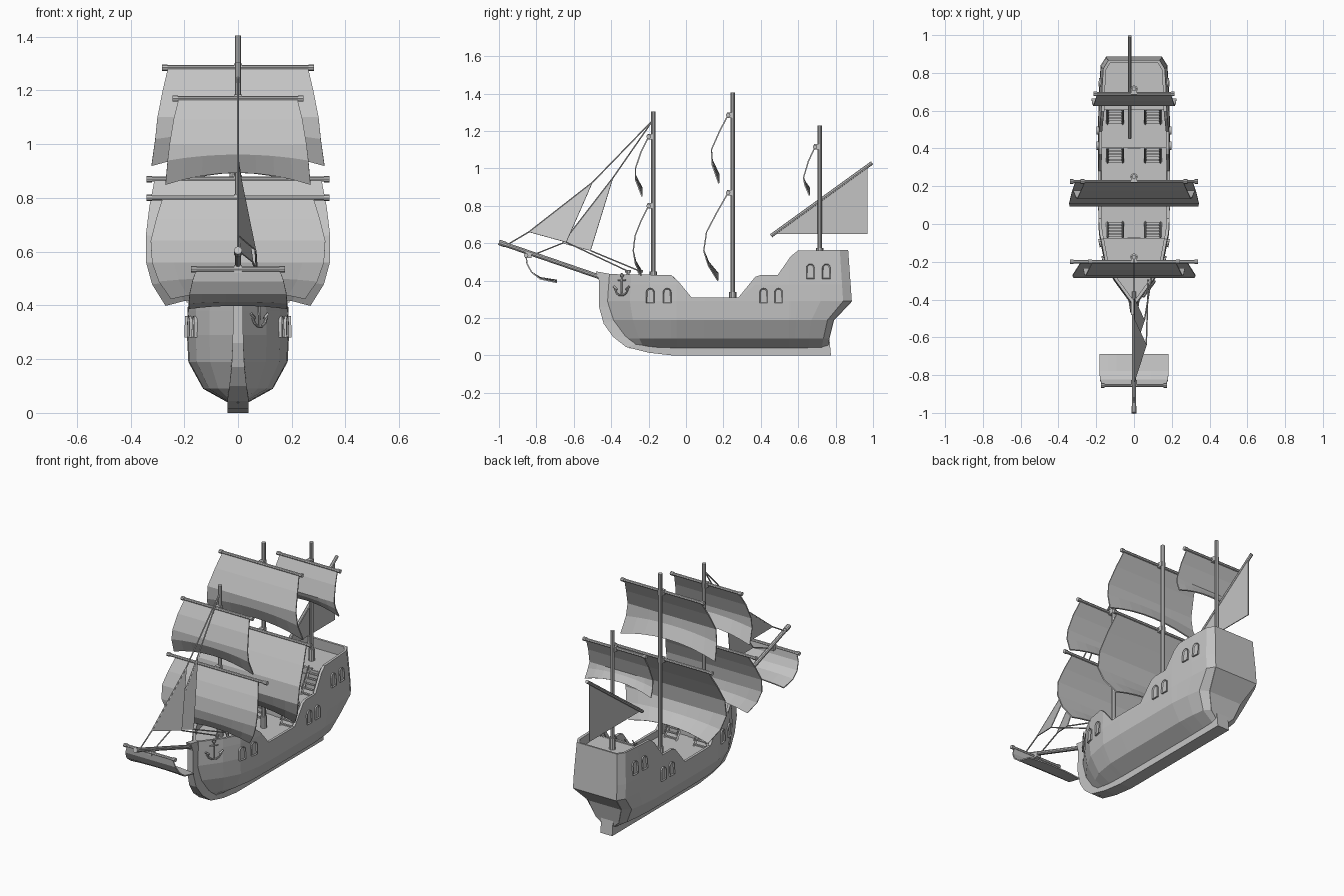
import bpy, bmesh, math
from mathutils import Vector, Matrix
from mathutils.bvhtree import BVHTree

if "Cube" in bpy.data.objects:
    bpy.data.objects.remove(bpy.data.objects["Cube"])

grey = bpy.data.materials.new("plain_grey")
grey.use_nodes = True
grey.diffuse_color = (0.55, 0.55, 0.55, 1)
grey.node_tree.nodes["Principled BSDF"].inputs["Base Color"].default_value = (0.55, 0.55, 0.55, 1)


def finish(name, bm, solid=0, offset=0):
    bmesh.ops.recalc_face_normals(bm, faces=bm.faces)
    me = bpy.data.meshes.new(name)
    bm.to_mesh(me)
    bm.free()
    me.materials.append(grey)
    ob = bpy.data.objects.new(name, me)
    bpy.context.collection.objects.link(ob)
    if solid:
        mod = ob.modifiers.new("thickness", 'SOLIDIFY')
        mod.thickness, mod.offset = solid, offset
    return ob


def loft(name, rows, closed=False, caps=False, solid=0, offset=0):
    bm = bmesh.new()
    vs = [[bm.verts.new(p) for p in r] for r in rows]
    n = len(rows[0])
    for a, b in zip(vs, vs[1:]):
        for i in range(n if closed else n - 1):
            j = (i + 1) % n
            bm.faces.new((a[i], a[j], b[j], b[i]))
    if caps:
        bm.faces.new(vs[0])
        bm.faces.new(vs[-1])
    return finish(name, bm, solid, offset)


def rod(name, a, b, r, sides=8):
    a, b = Vector(a), Vector(b)
    bm = bmesh.new()
    m = Matrix.Translation((a + b) / 2) @ (b - a).to_track_quat('Z', 'Y').to_matrix().to_4x4()
    bmesh.ops.create_cone(bm, cap_ends=True, segments=sides, radius1=r, radius2=r,
                          depth=(b - a).length, matrix=m)
    return finish(name, bm)


def box(name, c, s):
    bm = bmesh.new()
    bmesh.ops.create_cube(bm, size=1, matrix=Matrix.Translation(c) @ Matrix.Diagonal((*s, 1)))
    return finish(name, bm)


def interp(table, t):
    if t <= table[0][0]:
        return table[0][1]
    for (a, u), (b, v) in zip(table, table[1:]):
        if t <= b:
            return u + (v - u) * (t - a) / (b - a)
    return table[-1][1]


# Hull shape: sheer line, plan taper, section width, end rake
sheer = [(-.42, .435), (-.08, .43), (-.04, .395), (.03, .31), (.28, .31), (.37, .42), (.4, .43),
         (.49, .43), (.56, .53), (.6, .56), (.88, .565)]
plan = [(-.42, .1), (-.3, .56), (-.2, .83), (-.05, .98), (.1, 1), (.55, 1), (.72, .97),
        (.84, .93), (.885, .78)]
section = [(.04, .04), (.09, .13), (.19, .185), (.29, .19), (.38, .188), (.56, .175)]
bow_rake = [(.04, .12), (.09, .08), (.19, .025), (.29, 0), (.45, .012)]
stern_rake = [(.04, -.13), (.09, -.12), (.19, -.095), (.29, 0), (.56, -.02)]
clamp = lambda t: max(0, min(1, t))


def hull_point(y, z):
    f = interp(plan, y)
    if y > .5 and z < .2:
        f *= f
    dy = interp(bow_rake, z) * clamp((-.1 - y) / .32) + interp(stern_rake, z) * clamp((y - .55) / .33)
    return Vector((interp(section, z) * f, y + dy, z))


stations = sorted({p[0] for p in sheer + plan if p[0] != .88})
rows = []
for y in stations:
    top = interp(sheer, y)
    levels = [.04, .09, .19, .29, min(.38, top - .008), top]
    side = [hull_point(y, z) for z in levels]
    rows.append([Vector((-p.x, p.y, p.z)) for p in reversed(side)] + side)
hull = loft("hull", rows, solid=.016, offset=-1)
bvh = BVHTree.FromObject(hull, bpy.context.evaluated_depsgraph_get())

# Flat stern and bow closing panels
for name, row, d in (("transom", rows[-1], -.004), ("bow_panel", rows[0], .004)):
    half = len(row) // 2
    pairs = [(row[half - 1 - i], row[half + i]) for i in range(half)]
    loft(name, [[a + Vector((0, d, 0)), b + Vector((0, d, 0))] for a, b in pairs], solid=.012)

# Keel and stem: outer edge, inner edge, half width
keel = [(-.482, .45, -.40, .435, .016), (-.465, .40, -.40, .38, .018), (-.465, .26, -.40, .26, .02),
        (-.44, .17, -.37, .19, .024), (-.39, .10, -.31, .10, .032), (-.32, .045, -.27, .06, .04),
        (-.2, .015, -.2, .05, .04), (-.07, 0, -.07, .05, .04), (.775, 0, .765, .11, .04)]
loft("keel", [[(-w, a, b), (w, a, b), (w, c, d), (-w, c, d)] for a, b, c, d, w in keel], True, True)


# Decks with bulkheads between them
def deck(name, y0, y1, z):
    ys = [y0] + [y for y in stations if y0 < y < y1] + [y1]
    pts = [hull_point(y, z) for y in ys]
    loft(name, [[(-p.x + .006, p.y, z), (p.x - .006, p.y, z)] for p in pts], solid=.008, offset=0)


deck("fore_deck", -.41, -.08, .375)
deck("main_deck", -.085, .415, .265)
deck("quarter_deck", .41, .62, .375)
deck("poop_deck", .61, .87, .5)
for name, y, z0, z1 in (("fore", -.08, .26, .38), ("quarter", .41, .26, .38), ("poop", .615, .37, .505)):
    box(name + "_bulkhead", (0, y, (z0 + z1) / 2), (.35, .008, z1 - z0))
    box(name + "_door", (0, y, (z0 + z1) / 2 - .01), (.07, .018, .085))
    box(name + "_deck_beam", (0, y, z1), (.15, .014, .012))

# Stairs: treads between two stringers
for name, y0, y1, z0, z1 in (("fore", .01, -.07, .265, .375), ("quarter", .325, .4, .265, .375),
                             ("poop", .53, .605, .375, .5)):
    for s in (-1, 1):
        for i in range(5):
            t = (i + .5) / 5
            box(name + "_tread", (s * .1, y0 + (y1 - y0) * t, z0 + (z1 - z0) * t), (.076, .013, .007))
        for x in (.06, .14):
            rod(name + "_stringer", (s * x, y0, z0), (s * x, y1, z1), .007, 4)
            rod(name + "_handrail", (s * x, y0, z0 + .035), (s * x, y1, z1 + .03), .004, 4)


# Frame lying on the hull side at a given spot
def side_frame(y, z, s):
    loc, n, _, _ = bvh.ray_cast(Vector((s, y, z)), Vector((-s, 0, 0)))
    u = Vector((0, 0, 1)).cross(n).normalized()
    return Matrix.Translation(loc) @ Matrix((u, n.cross(u), n)).transposed().to_4x4()


# Arched gun ports
def port(y, z, s):
    m = side_frame(y, z, s)
    arch = [(-.022, -.04), (.022, -.04)]
    arch += [(.022 * math.cos(a), .018 + .022 * math.sin(a)) for a in [math.pi * i / 6 for i in range(7)]]
    bm = bmesh.new()
    face = bm.faces.new([bm.verts.new((x, h, -.004)) for x, h in arch])
    ext = bmesh.ops.extrude_face_region(bm, geom=[face])
    lid = [g for g in ext["geom"] if isinstance(g, bmesh.types.BMFace)]
    for v in lid[0].verts:
        v.co.z = .009
    bmesh.ops.inset_region(bm, faces=lid, thickness=.006)
    for v in lid[0].verts:
        v.co.z = .003
    bm.transform(m)
    finish("gun_port", bm)


for s in (-1, 1):
    for y, z in ((-.19, .32), (-.1, .32), (.415, .32), (.495, .32), (.665, .45), (.75, .45)):
        port(y, z, s)

# Anchor on the left bow
m = side_frame(-.34, .37, 1)
spot = lambda x, h: m @ Vector((x, h, .008))
rod("anchor_shank", spot(0, -.05), spot(0, .05), .005, 6)
rod("anchor_stock", spot(-.025, .033), spot(.025, .033), .004, 6)
arc = [spot(.045 * math.sin(a), -.005 - .045 * math.cos(a)) for a in [math.radians(d) for d in range(-75, 76, 30)]]
for a, b in zip(arc, arc[1:]):
    rod("anchor_arm", a, b, .005, 6)
for s in (-1, 1):
    rod("anchor_fluke", spot(s * .052, -.002), spot(s * .03, -.018), .006, 4)
ring = [spot(.01 * math.cos(i * math.pi / 3), .058 + .01 * math.sin(i * math.pi / 3)) for i in range(7)]
for a, b in zip(ring, ring[1:]):
    rod("anchor_ring", a, b, .003, 5)

# Masts with foot collars
for name, y, z0, z1 in (("fore", -.175, .37, 1.305), ("main", .25, .26, 1.405), ("mizzen", .715, .495, 1.23)):
    rod(name + "_mast", (0, y, z0), (0, y, z1), .0125, 10)
    rod(name + "_mast_collar", (0, y, z0), (0, y, z0 + .08), .019, 10)


# Square sails: rows are half width, y, z; the foot arches upward
def square_sail(name, yard, y, z, profile, rise):
    rod(name + "_yard", (-yard, y, z), (yard, y, z), .009, 8)
    for s in (-1, 1):
        rod(name + "_yard_tip", (s * (yard - .02), y, z), (s * yard, y, z), .012, 8)
    box(name + "_yard_tie", (0, y + .012, z), (.03, .035, .03))
    grid = []
    for k, (w, py, pz) in enumerate(profile):
        lift = rise * max(0, k - len(profile) + 3) / 2
        grid.append([(w * t, py, pz + lift * (1 - t * t)) for t in [i / 4 - 1 for i in range(9)]])
    loft(name + "_sail", grid, solid=.007)


square_sail("fore_course", .34, -.2, .8, [(.28, -.2, .8), (.305, -.24, .72), (.325, -.272, .64),
            (.32, -.282, .56), (.295, -.27, .49), (.25, -.24, .425)], .03)
square_sail("main_course", .34, .225, .87, [(.31, .225, .87), (.33, .165, .765), (.343, .11, .66),
            (.342, .095, .56), (.32, .12, .48), (.27, .17, .4)], .04)
square_sail("fore_topsail", .243, -.2, 1.17, [(.22, -.2, 1.17), (.24, -.24, 1.09), (.255, -.27, 1.0),
            (.262, -.27, .94), (.27, -.235, .85)], .045)
square_sail("main_topsail", .282, .225, 1.285, [(.26, .225, 1.285), (.28, .18, 1.2), (.3, .136, 1.1),
            (.308, .14, 1.02), (.322, .175, .92)], .05)
square_sail("mizzen_topsail", .215, .69, 1.115, [(.195, .69, 1.115), (.205, .655, 1.04),
            (.215, .628, .95), (.22, .636, .91), (.225, .66, .855)], .04)
square_sail("sprit", .175, -.855, .535, [(.155, -.855, .535), (.17, -.85, .49), (.18, -.825, .445),
            (.183, -.78, .41), (.183, -.69, .39)], .012)

# Bowsprit
rod("bowsprit", (0, -.36, .385), (0, -1, .605), .0125, 10)
rod("bowsprit_tip", (0, -.965, .593), (0, -1, .605), .015, 10)


# Triangular sails
def tri_sail(name, *corners):
    bm = bmesh.new()
    bm.faces.new([bm.verts.new(c) for c in corners])
    finish(name, bm, .005)


tri_sail("outer_jib", (0, -.5, .925), (0, -.84, .66), (.065, -.64, .605))
tri_sail("inner_jib", (0, -.39, .95), (.005, -.66, .6), (.055, -.51, .56))
tri_sail("lateen_sail", (-.02, .97, 1.01), (-.02, .97, .65), (-.02, .47, .65))
rod("lateen_yard", (-.022, .455, .64), (-.022, .995, 1.03), .01, 8)

# Rigging ropes and deck cleats
for a, b in (((0, -.175, 1.26), (0, -.5, .925)), ((0, -.5, .925), (0, -.84, .66)),
             ((0, -.84, .66), (0, -.95, .595)), ((0, -.175, 1.26), (0, -.39, .95)),
             ((0, -.39, .95), (.005, -.66, .6)), ((.005, -.66, .6), (0, -.81, .54)),
             ((.065, -.64, .605), (.075, -.31, .45)), ((.055, -.51, .56), (.1, -.245, .45))):
    rod("rope", a, b, .004, 5)
for x, y in ((.075, -.31), (.1, -.245)):
    rod("cleat_post", (x, y, .375), (x, y, .455), .008, 6)
    rod("cleat_bar", (x, y - .015, .45), (x, y + .015, .45), .006, 6)
